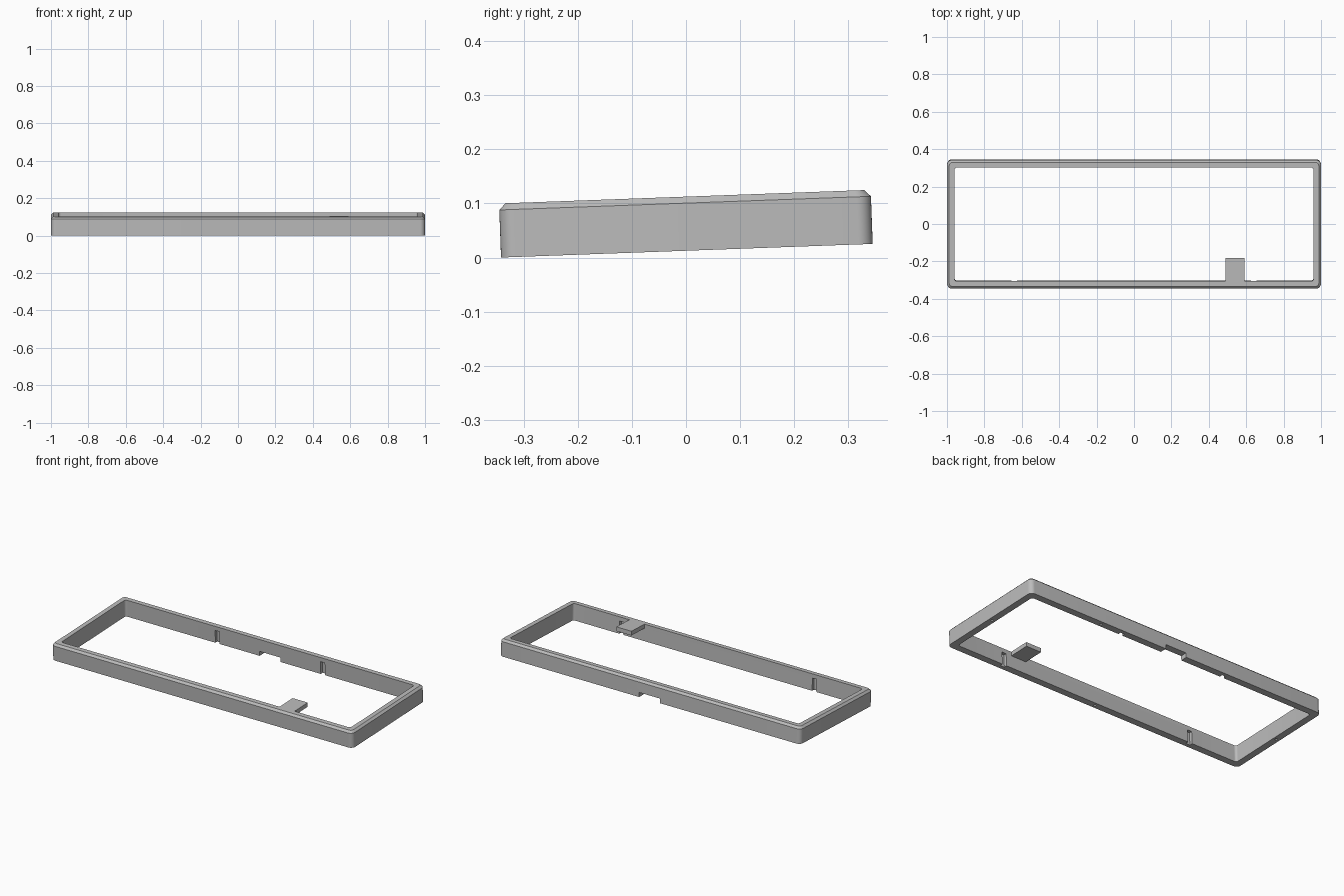
import bpy, bmesh, math
from mathutils import Matrix

cube = bpy.data.objects.get("Cube")
if cube:
    bpy.data.objects.remove(cube, do_unlink=True)

HX, HY = 1.0, 0.344          # outer half size
WALL, HEIGHT, CHAMFER = 0.04, 0.1, 0.012
TILT = math.radians(2.1)
PLACE = (0, 0.0016, HY * math.sin(TILT))

grey = bpy.data.materials.new("plain grey")
grey.use_nodes = True
grey.diffuse_color = (0.5, 0.5, 0.5, 1)
grey.node_tree.nodes["Principled BSDF"].inputs["Base Color"].default_value = (0.5, 0.5, 0.5, 1)


def make_object(name, bm):
    bmesh.ops.recalc_face_normals(bm, faces=bm.faces)
    mesh = bpy.data.meshes.new(name)
    bm.to_mesh(mesh)
    bm.free()
    mesh.materials.append(grey)
    obj = bpy.data.objects.new(name, mesh)
    bpy.context.collection.objects.link(obj)
    obj.rotation_euler.x = TILT
    obj.location = PLACE
    return obj


def rounded_loop(bm, inset, radius, z, steps=8):
    """Ring of vertices around a rounded rectangle."""
    cx, cy = HX - inset - radius, HY - inset - radius
    verts = []
    for corner, (sx, sy) in enumerate([(1, 1), (-1, 1), (-1, -1), (1, -1)]):
        for i in range(steps + 1):
            a = math.pi / 2 * (corner + i / steps)
            verts.append(bm.verts.new((sx * cx + radius * math.cos(a),
                                       sy * cy + radius * math.sin(a), z)))
    return verts


def add_box(bm, x0, x1, y0, y1, z0, z1):
    size = Matrix.Diagonal((x1 - x0, y1 - y0, z1 - z0, 1))
    centre = Matrix.Translation(((x0 + x1) / 2, (y0 + y1) / 2, (z0 + z1) / 2))
    bmesh.ops.create_cube(bm, size=1, matrix=centre @ size)


# Frame ring: outer wall, chamfer, rim, inner wall and underside
bm = bmesh.new()
loops = [rounded_loop(bm, 0, 0.027, 0),
         rounded_loop(bm, 0, 0.027, HEIGHT - CHAMFER),
         rounded_loop(bm, CHAMFER, 0.018, HEIGHT),
         rounded_loop(bm, WALL, 0.014, HEIGHT),
         rounded_loop(bm, WALL, 0.014, 0)]
for k, loop in enumerate(loops):
    after = loops[(k + 1) % len(loops)]
    for i in range(len(loop)):
        j = (i + 1) % len(loop)
        bm.faces.new((loop[i], loop[j], after[j], after[i]))
frame = make_object("frame", bm)

# Cutter: clip grooves, rear cable opening and underside pin holes
bm = bmesh.new()
inner = HY - WALL
for side in (-1, 1):
    for x, sign in ((0.35, 1), (0.64, -1)):
        ys = sorted((sign * (inner - 0.02), sign * (inner + 0.018)))
        add_box(bm, side * x - 0.014, side * x + 0.014, *ys, -0.02, 0.075)
add_box(bm, -0.07, 0.07, inner - 0.02, HY + 0.02, -0.02, 0.027)
mid_x, mid_y = HX - WALL / 2, HY - WALL / 2
for x, y in ((mid_x, 0), (-mid_x, 0), (0, -mid_y), (0.5, mid_y)):
    bmesh.ops.create_cone(bm, cap_ends=True, segments=16, radius1=0.007, radius2=0.007,
                          depth=0.08, matrix=Matrix.Translation((x, y, 0)))
cutter = make_object("notch_cutter", bm)
cutter.hide_render = True

cut = frame.modifiers.new("notches", 'BOOLEAN')
cut.operation = 'DIFFERENCE'
cut.solver = 'EXACT'
cut.object = cutter
bpy.context.view_layer.update()
bpy.ops.object.select_all(action='DESELECT')
bpy.context.view_layer.objects.active = frame
frame.select_set(True)
bpy.ops.object.modifier_apply(modifier=cut.name)
bpy.data.objects.remove(cutter, do_unlink=True)
bpy.ops.object.shade_smooth_by_angle(angle=math.radians(30))

# Flat tab reaching inward from the front rim
bm = bmesh.new()
add_box(bm, 0.49, 0.59, -inner, -0.18, HEIGHT - 0.025, HEIGHT)
make_object("front_tab", bm)
